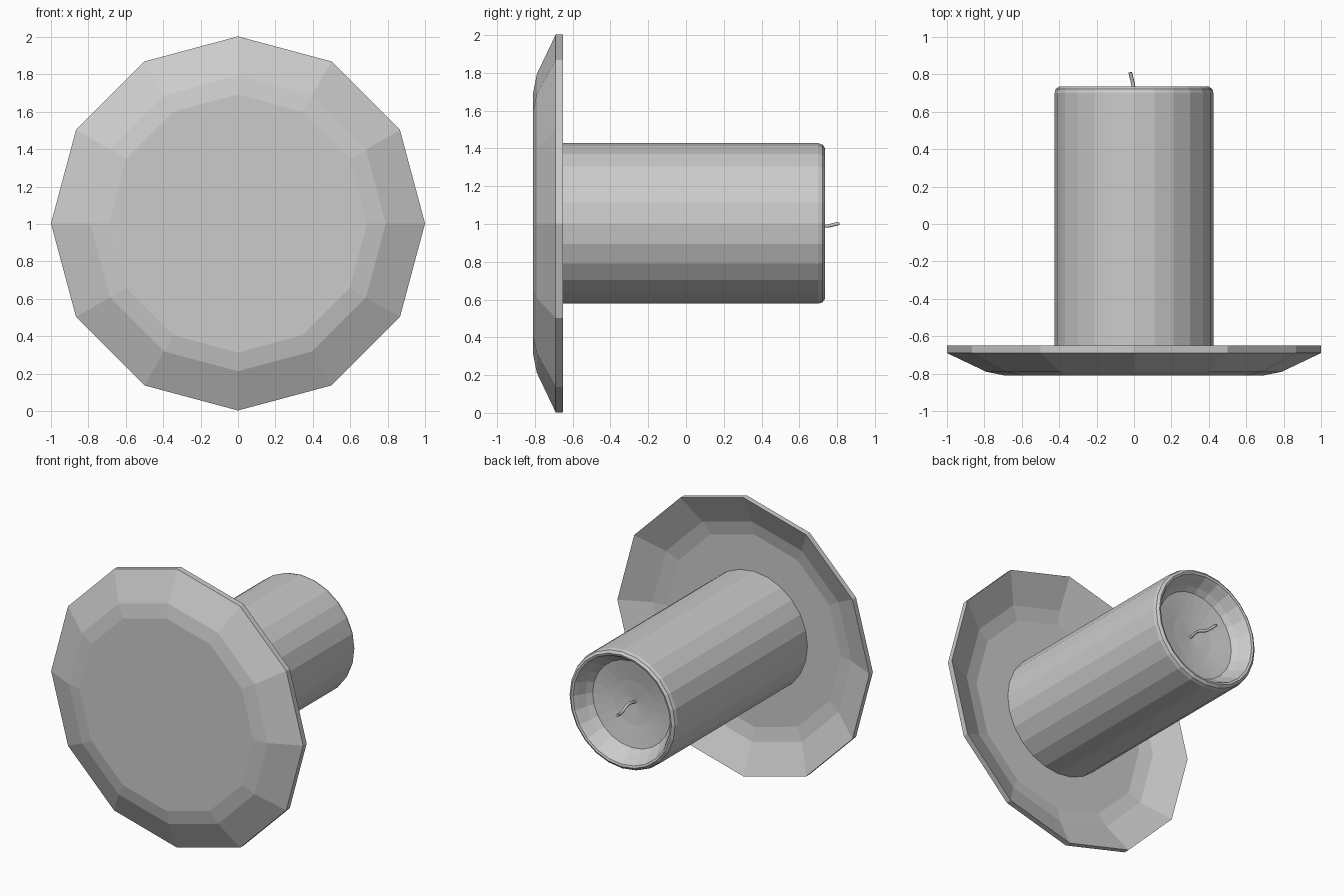
import bpy, bmesh, math

if "Cube" in bpy.data.objects:
    bpy.data.objects.remove(bpy.data.objects["Cube"])

CZ = 1.003  # height of the shared axis, which runs along y


def lathe(name, profile, sides):
    """Spin (radius, y) points about the y axis; radius 0 closes to a pole."""
    bm = bmesh.new()
    rings = []
    for r, y in profile:
        if r == 0:
            rings.append([bm.verts.new((0, y, CZ))] * sides)
        else:
            rings.append([bm.verts.new((r * math.sin(2 * math.pi * i / sides), y,
                                        CZ + r * math.cos(2 * math.pi * i / sides)))
                          for i in range(sides)])
    for a, b in zip(rings, rings[1:]):
        for i in range(sides):
            j = (i + 1) % sides
            bm.faces.new(list(dict.fromkeys((a[i], a[j], b[j], b[i]))))
    bmesh.ops.recalc_face_normals(bm, faces=bm.faces)
    me = bpy.data.meshes.new(name)
    bm.to_mesh(me)
    bm.free()
    ob = bpy.data.objects.new(name, me)
    bpy.context.collection.objects.link(ob)
    return ob


# Twelve-sided dish with a shallow flared rim
lathe("plate", [(0, -0.81), (0.69, -0.81), (0.79, -0.79), (1.0, -0.69),
                (1.0, -0.65), (0.79, -0.75), (0.69, -0.77), (0, -0.77)], 12)

# Candle body with rounded lip and melted hollow
lathe("candle", [(0, -0.77), (0.425, -0.77), (0.425, 0.70), (0.418, 0.722),
                 (0.40, 0.735), (0.385, 0.73), (0.372, 0.71), (0.34, 0.65),
                 (0.31, 0.615), (0.16, 0.59), (0, 0.575)], 24)

# Bent wick
cu = bpy.data.curves.new("wick", "CURVE")
cu.dimensions = "3D"
cu.bevel_depth = 0.01
cu.bevel_resolution = 1
cu.resolution_u = 4
cu.use_fill_caps = True
path = [(0, 0.56, 0.0), (0.004, 0.65, 0.012), (-0.002, 0.73, -0.014), (-0.02, 0.81, 0.0)]
sp = cu.splines.new("BEZIER")
sp.bezier_points.add(len(path) - 1)
for p, (x, y, z) in zip(sp.bezier_points, path):
    p.co = (x, y, CZ + z)
    p.handle_left_type = p.handle_right_type = "AUTO"
bpy.context.collection.objects.link(bpy.data.objects.new("wick", cu))
